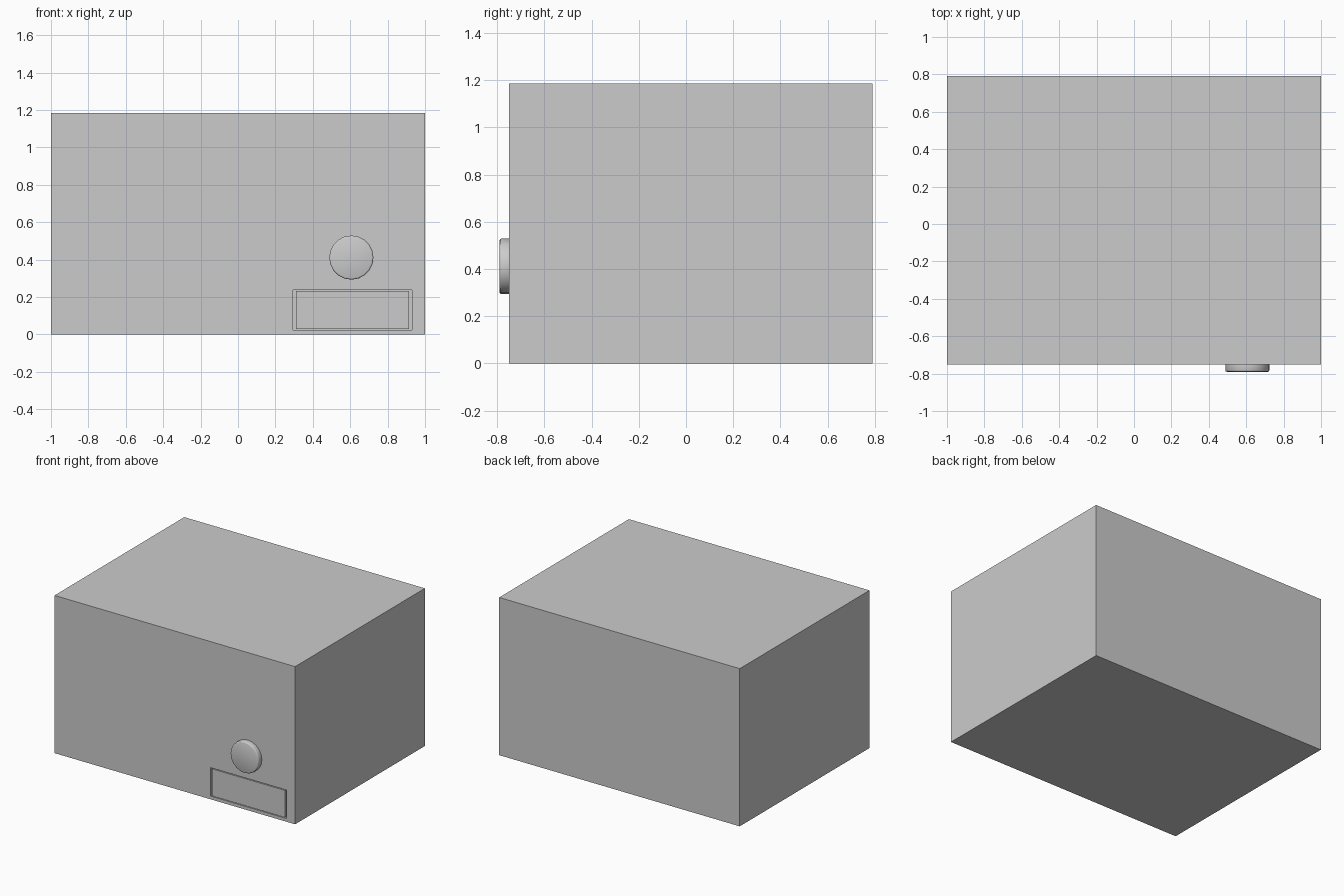
import bpy
import math

if "Cube" in bpy.data.objects:
    bpy.data.objects.remove(bpy.data.objects["Cube"])


def box(name, x, y, z):
    """Axis-aligned box from (min, max) ranges."""
    lo, hi = zip(x, y, z)
    bpy.ops.mesh.primitive_cube_add(
        size=1, location=[(a + b) / 2 for a, b in zip(lo, hi)])
    ob = bpy.context.object
    ob.name = name
    ob.scale = [b - a for a, b in zip(lo, hi)]
    bpy.ops.object.transform_apply(location=False, rotation=False, scale=True)
    return ob


FRONT, BACK = -0.75, 0.79
DEPTH = 0.06

# Cabinet body with a shallow pocket for the drawer
body = box("cabinet_body", (-1, 1), (FRONT, BACK), (0, 1.185))
cutter = box("drawer_pocket_cutter", (0.295, 0.93),
             (FRONT - 0.1, FRONT + DEPTH), (0.024, 0.238))
cut = body.modifiers.new("drawer_pocket", "BOOLEAN")
cut.operation = "DIFFERENCE"
cut.solver = "EXACT"
cut.object = cutter
bpy.context.view_layer.objects.active = body
bpy.ops.object.modifier_apply(modifier=cut.name)
bpy.data.objects.remove(cutter)

# Flush drawer front with a narrow gap all round
box("drawer_front", (0.311, 0.915), (FRONT, FRONT + DEPTH), (0.029, 0.232))

# Round knob with softened rim
bpy.ops.mesh.primitive_cylinder_add(
    vertices=20, radius=0.118, depth=0.06,
    location=(0.606, -0.76, 0.411), rotation=(math.pi / 2, 0, 0))
knob = bpy.context.object
knob.name = "dial_knob"
bevel = knob.modifiers.new("soft_rim", "BEVEL")
bevel.width = 0.008
bevel.segments = 2
bevel.limit_method = "ANGLE"
bevel.angle_limit = math.radians(40)
bpy.ops.object.modifier_apply(modifier=bevel.name)
bpy.ops.object.shade_smooth_by_angle(angle=math.radians(50))
